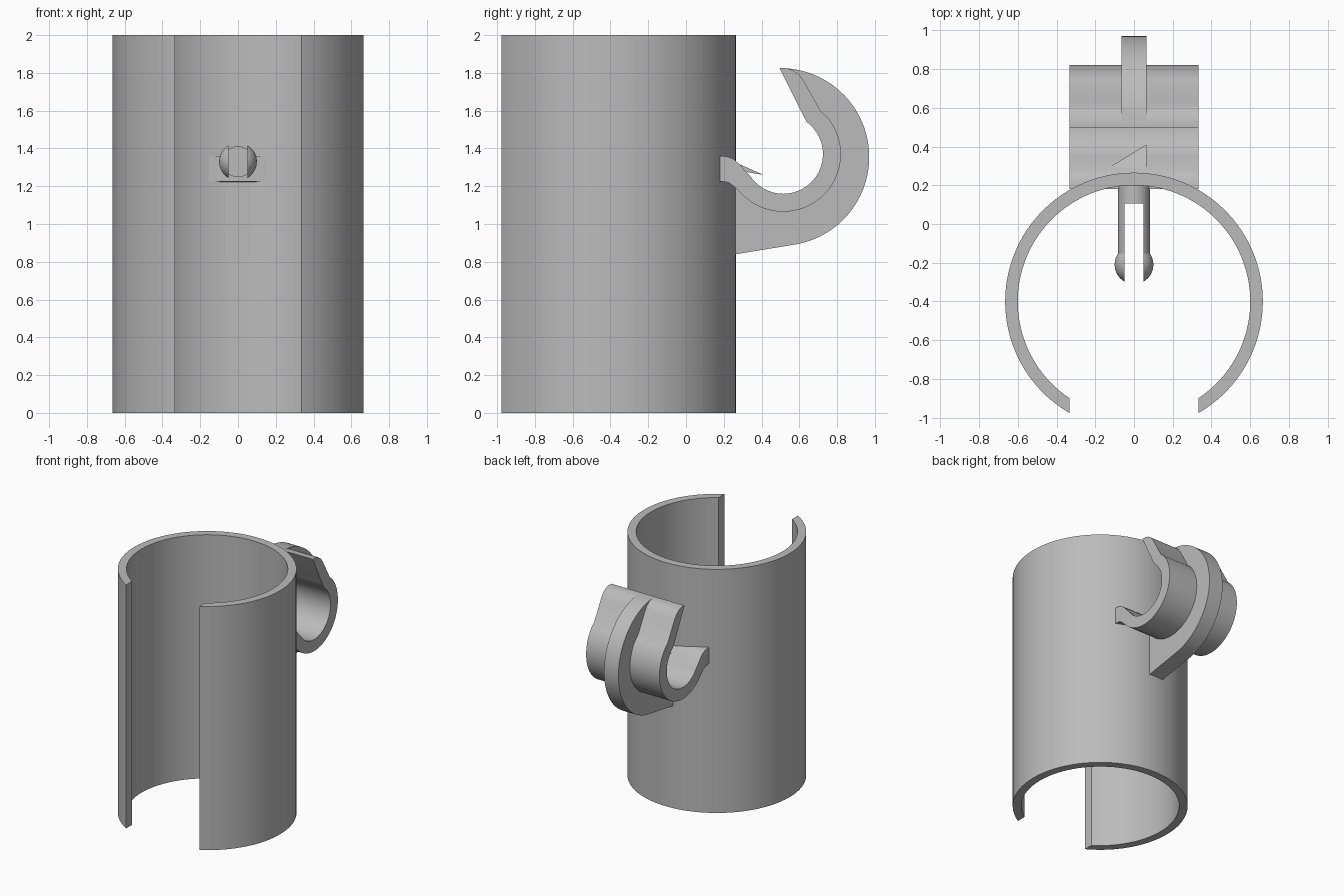
import bpy, bmesh
from math import sin, cos, asin, sqrt, radians, pi
from mathutils import Vector

cube = bpy.data.objects.get("Cube")
if cube:
    bpy.data.objects.remove(cube, do_unlink=True)

grey = bpy.data.materials.new("plain grey")
grey.use_nodes = True
colour = (0.5, 0.5, 0.5, 1)
grey.diffuse_color = colour
grey.node_tree.nodes["Principled BSDF"].inputs["Base Color"].default_value = colour


def finish(name, bm, smooth=True):
    bmesh.ops.recalc_face_normals(bm, faces=bm.faces[:])
    mesh = bpy.data.meshes.new(name)
    bm.to_mesh(mesh)
    bm.free()
    mesh.materials.append(grey)
    obj = bpy.data.objects.new(name, mesh)
    bpy.context.collection.objects.link(obj)
    bpy.ops.object.select_all(action='DESELECT')
    obj.select_set(True)
    bpy.context.view_layer.objects.active = obj
    if smooth:
        bpy.ops.object.shade_smooth_by_angle(angle=radians(30))
    return obj


def prism(name, points, sweep):
    """Closed outline pushed along a vector."""
    bm = bmesh.new()
    face = bm.faces.new([bm.verts.new(p) for p in points])
    new = bmesh.ops.extrude_face_region(bm, geom=[face], use_keep_orig=True)["geom"]
    moved = [g for g in new if isinstance(g, bmesh.types.BMVert)]
    bmesh.ops.translate(bm, verts=moved, vec=sweep)
    caps = [f for f in bm.faces if len(f.verts) > 4]
    bmesh.ops.triangulate(bm, faces=caps)
    return finish(name, bm)


def side_prism(name, outline, half):
    """Outline in y, z made symmetric about x = 0."""
    return prism(name, [(-half, y, z) for y, z in outline], (2 * half, 0, 0))


def arc(cx, cy, r, start, end, steps):
    angles = [radians(start + (end - start) * i / steps) for i in range(steps + 1)]
    return [(cx + r * cos(a), cy + r * sin(a)) for a in angles]


# Split sleeve, its gap cut straight at the front
TUBE_Y, GAP, OUTER, INNER = -0.4, 0.333, 0.665, 0.6


def sleeve_arc(r):
    a = asin(GAP / r) * 180 / pi
    return arc(0, TUBE_Y, r, -90 + a, 270 - a, 96)


ring = sleeve_arc(OUTER) + sleeve_arc(INNER)[::-1]
prism("split_sleeve", [(x, y, 0) for x, y in ring], (0, 0, 2))

# Wide hook
HY, HZ = 0.515, 1.37
hook = [(0.18, 1.36), (0.215, 1.358), (0.25, 1.345), (0.285, 1.315), (0.31, 1.285)]
hook += arc(HY, HZ, 0.21, 213, 405, 40)
hook += [(0.64, 1.54), (0.62, 1.575), (0.495, 1.825)]
hook += [(0.53, 1.825), (0.565, 1.815), (0.6, 1.79), (0.625, 1.755), (0.715, 1.595)]
hook += arc(HY, HZ, 0.305, 40, -140, 40)
hook += [(0.25, 1.202), (0.225, 1.22), (0.18, 1.225)]
side_prism("wide_hook", hook, GAP)

# Narrow rib around the outside of the hook
rib = [(0.195, 1.25), (0.195, 0.83), (0.265, 0.84)]
rib += arc(0.5, 1.355, 0.47, -82, 86, 48)
rib += [(0.6, 1.7), (0.69, 1.56)]
rib += arc(HY, HZ, 0.26, 40, -140, 32)
side_prism("hook_rib", rib, 0.065)

# Small barb on the hook root
bm = bmesh.new()
for p in [(-0.14, 0.285, 1.31), (0.065, 0.28, 1.318), (0.065, 0.41, 1.26), (0.065, 0.29, 1.28)]:
    bm.verts.new(p)
bmesh.ops.convex_hull(bm, input=bm.verts[:])
finish("hook_barb", bm, False)

# Snap pin with a round head, lathed about the y axis
PIN_Z, PIN_R, HEAD_R, HEAD_Y = 1.33, 0.082, 0.1, -0.21
neck = asin(PIN_R / HEAD_R)
profile = [(0, 0.23), (PIN_R, 0.23)]
for i in range(17):
    a = neck + (pi - neck) * i / 16
    profile.append((max(HEAD_R * sin(a), 0), HEAD_Y + HEAD_R * cos(a)))
bm = bmesh.new()
verts = [bm.verts.new((r, y, PIN_Z)) for r, y in profile]
edges = [bm.edges.new(pair) for pair in zip(verts, verts[1:])]
bmesh.ops.spin(bm, geom=verts + edges, cent=(0, 0, PIN_Z), axis=(0, 1, 0),
               angle=2 * pi, steps=48, use_duplicate=False)
bmesh.ops.remove_doubles(bm, verts=bm.verts[:], dist=0.0001)
pin = finish("snap_pin", bm)

# Slot that splits the pin into two prongs
slot = side_prism("slot_cutter", [(-0.5, 1.1), (0.105, 1.1), (0.105, 1.6), (-0.5, 1.6)], 0.05)
slot.hide_render = True
cut = pin.modifiers.new("slot", 'BOOLEAN')
cut.operation = 'DIFFERENCE'
cut.solver = 'EXACT'
cut.object = slot
bpy.ops.object.select_all(action='DESELECT')
pin.select_set(True)
bpy.context.view_layer.objects.active = pin
bpy.ops.object.modifier_apply(modifier=cut.name)
bpy.data.objects.remove(slot, do_unlink=True)
bpy.ops.object.shade_smooth_by_angle(angle=radians(30))
